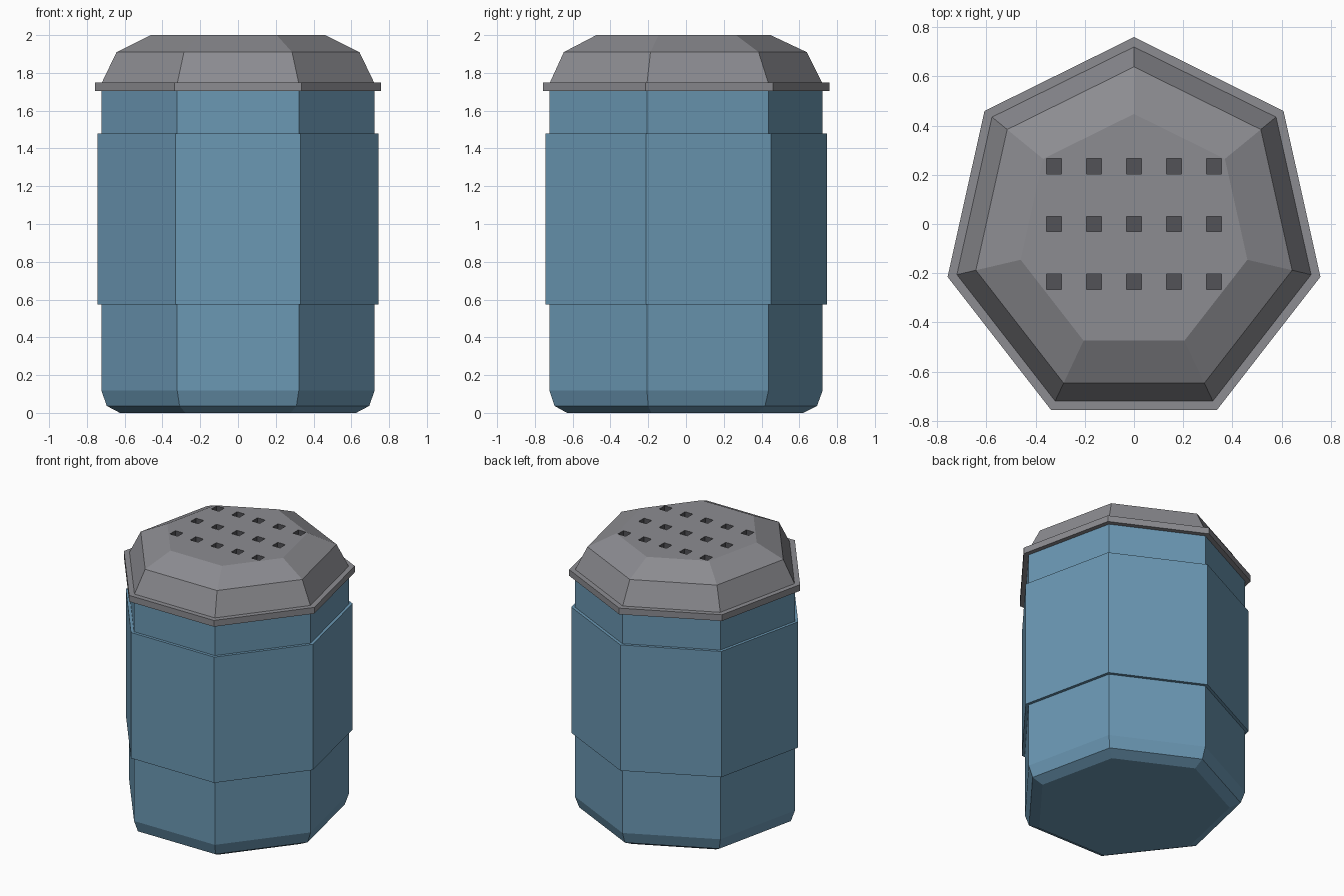
import bpy, bmesh, math

if "Cube" in bpy.data.objects:
    bpy.data.objects.remove(bpy.data.objects["Cube"])

SIDES = 7
CENTRE_Y = -0.0375               # heptagon centre; its bounding box sits on the origin
SX = 1 / math.cos(math.radians(90 - 2 * 360 / SIDES))   # half-width -> radius in x
SY = 1.052                       # half-width -> radius in y


def material(name, rgb):
    m = bpy.data.materials.new(name)
    m.diffuse_color = (*rgb, 1)
    m.use_nodes = True
    m.node_tree.nodes["Principled BSDF"].inputs["Base Color"].default_value = m.diffuse_color
    return m


BLUE = material("blue_glass", (0.147, 0.314, 0.456))
GREY = material("grey_metal", (0.262, 0.262, 0.283))
DARK = material("dark_holes", (0.085, 0.085, 0.095))


def finish(bm, name, mat):
    bmesh.ops.recalc_face_normals(bm, faces=bm.faces)
    me = bpy.data.meshes.new(name)
    bm.to_mesh(me)
    bm.free()
    me.materials.append(mat)
    ob = bpy.data.objects.new(name, me)
    bpy.context.collection.objects.link(ob)
    return ob


def heptagon_stack(name, profile, mat):
    """Closed solid from (half-width, z) rings."""
    bm = bmesh.new()
    rings = []
    for r, z in profile:
        angles = [math.pi / 2 + i * math.tau / SIDES for i in range(SIDES)]
        rings.append([bm.verts.new((r * SX * math.cos(a),
                                    r * SY * math.sin(a) + CENTRE_Y, z)) for a in angles])
    for lo, hi in zip(rings, rings[1:]):
        for i in range(SIDES):
            j = (i + 1) % SIDES
            bm.faces.new((lo[i], lo[j], hi[j], hi[i]))
    bm.faces.new(rings[0][::-1])
    bm.faces.new(rings[-1])
    return finish(bm, name, mat)


# Jar with chamfered foot and a thicker middle band
heptagon_stack("jar_body", [(0.625, 0), (0.695, 0.037), (0.723, 0.118), (0.723, 0.575),
                            (0.745, 0.575), (0.745, 1.48), (0.723, 1.48), (0.723, 1.705)], BLUE)

# Lid with rim and faceted dome
lid = heptagon_stack("lid", [(0.758, 1.705), (0.758, 1.75), (0.72, 1.75),
                             (0.643, 1.91), (0.461, 2.0)], GREY)

# Shaker holes: a grid of square recesses cut in the lid
bm = bmesh.new()
for x in (-2, -1, 0, 1, 2):
    for y in (-1, 0, 1):
        cube = bmesh.ops.create_cube(bm, size=1)["verts"]
        bmesh.ops.scale(bm, vec=(0.062, 0.062, 0.08), verts=cube)
        bmesh.ops.translate(bm, vec=(x * 0.1625, y * 0.235, 2.0), verts=cube)
cutter = finish(bm, "hole_cutter", DARK)
cutter.hide_render = True
cutter.hide_set(True)
lid.data.materials.append(DARK)
cut = lid.modifiers.new("holes", 'BOOLEAN')
cut.operation = 'DIFFERENCE'
cut.solver = 'EXACT'
cut.material_mode = 'TRANSFER'
cut.object = cutter
